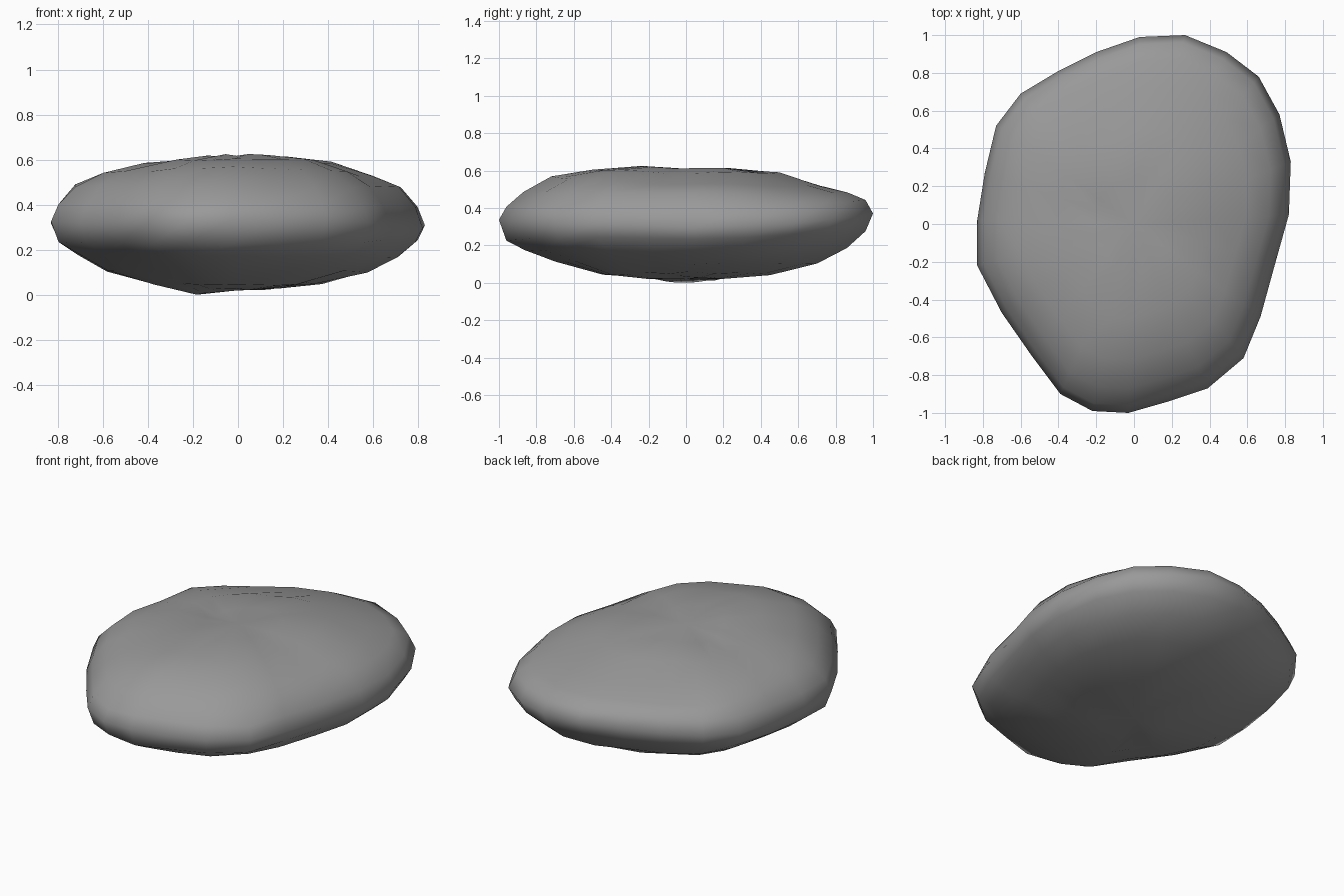
import bpy, bmesh, math, random

if "Cube" in bpy.data.objects:
    bpy.data.objects.remove(bpy.data.objects["Cube"])

random.seed(4)

# Widest outline of the stone seen from above
outline = [(0.82, 0.05), (0.83, 0.33), (0.77, 0.58), (0.66, 0.78), (0.49, 0.91),
           (0.27, 1.0), (0.03, 0.99), (-0.2, 0.91), (-0.4, 0.81), (-0.6, 0.69),
           (-0.73, 0.52), (-0.79, 0.27), (-0.83, 0.02), (-0.83, -0.22), (-0.7, -0.47),
           (-0.54, -0.7), (-0.39, -0.9), (-0.22, -0.99), (-0.03, -1.0), (0.18, -0.94),
           (0.39, -0.87), (0.58, -0.71), (0.67, -0.49), (0.75, -0.2)]

# Rings, bottom to top: scale, then height toward right, back, left, front
rings = [(0.22, 0.05, 0.04, 0.02, 0.04),
         (0.45, 0.07, 0.06, 0.06, 0.06),
         (0.70, 0.12, 0.12, 0.12, 0.135),
         (0.86, 0.185, 0.195, 0.195, 0.19),
         (0.96, 0.255, 0.30, 0.255, 0.245),
         (1.00, 0.315, 0.385, 0.335, 0.345),
         (0.96, 0.405, 0.455, 0.415, 0.415),
         (0.87, 0.49, 0.495, 0.50, 0.495),
         (0.72, 0.545, 0.53, 0.55, 0.58),
         (0.50, 0.605, 0.60, 0.595, 0.62),
         (0.25, 0.63, 0.625, 0.615, 0.635)]


def ring_height(x, y, zs):
    """Blend the four directional heights around the stone."""
    d = math.hypot(x, y)
    c, s = x / d, y / d
    return (zs[0] if c > 0 else zs[2]) * c * c + (zs[1] if s > 0 else zs[3]) * s * s


bm = bmesh.new()
loops = []
for scale, *zs in rings:
    loop = []
    for x, y in outline:
        z = ring_height(x, y, zs) + random.uniform(-0.007, 0.007)
        # Shallow dent left of the crown
        if z > 0.5:
            z -= 0.025 * math.exp(-((x * scale + 0.22) ** 2 + (y * scale - 0.1) ** 2) / 0.012)
        loop.append(bm.verts.new((x * scale, y * scale, z)))
    loops.append(loop)

# Side bands and the two closing fans
n = len(outline)
bottom = bm.verts.new((0, 0, 0.035))
top = bm.verts.new((0, 0, 0.625))
for i in range(n):
    j = (i + 1) % n
    for a, b in zip(loops, loops[1:]):
        bm.faces.new((a[i], a[j], b[j], b[i]))
    bm.faces.new((bottom, loops[0][j], loops[0][i]))
    bm.faces.new((top, loops[-1][i], loops[-1][j]))

# Rest the lowest point on the ground
low = min(v.co.z for v in bm.verts)
for v in bm.verts:
    v.co.z -= low
bmesh.ops.recalc_face_normals(bm, faces=bm.faces)
for f in bm.faces:
    f.smooth = True

mesh = bpy.data.meshes.new("flat_stone")
bm.to_mesh(mesh)
bm.free()
stone = bpy.data.objects.new("flat_stone", mesh)
bpy.context.collection.objects.link(stone)

# Dark grey stone colour
grey = bpy.data.materials.new("dark_grey")
grey.diffuse_color = (0.32, 0.32, 0.32, 1)
grey.use_nodes = True
grey.node_tree.nodes["Principled BSDF"].inputs["Base Color"].default_value = grey.diffuse_color
mesh.materials.append(grey)
